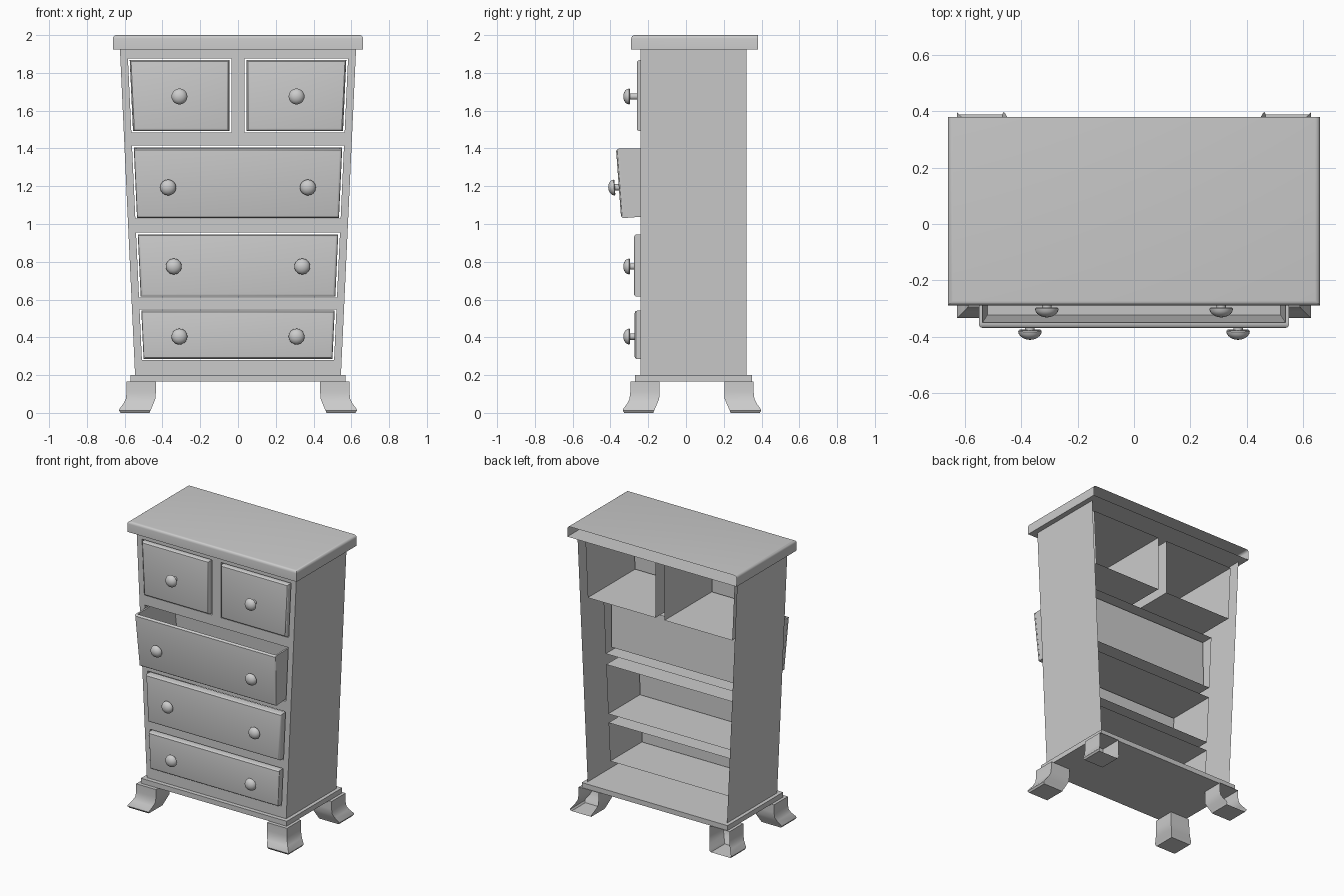
import bpy, bmesh, math
from mathutils import Matrix, Vector

if "Cube" in bpy.data.objects:
    bpy.data.objects.remove(bpy.data.objects["Cube"])


def finish(name, bm):
    bmesh.ops.remove_doubles(bm, verts=bm.verts, dist=1e-5)
    bmesh.ops.recalc_face_normals(bm, faces=bm.faces)
    me = bpy.data.meshes.new(name)
    bm.to_mesh(me)
    bm.free()
    ob = bpy.data.objects.new(name, me)
    bpy.context.collection.objects.link(ob)
    return ob


def poly(bm, pts):
    return bm.faces.new([bm.verts.new(p) for p in pts])


def loft(bm, rings, caps=True):
    loops = [[bm.verts.new(p) for p in r] for r in rings]
    n = len(loops[0])
    for a, b in zip(loops, loops[1:]):
        for i in range(n):
            bm.faces.new((a[i], a[(i + 1) % n], b[(i + 1) % n], b[i]))
    if caps:
        bm.faces.new(loops[0])
        bm.faces.new(loops[-1])


def rect(x0, x1, y0, y1, z):
    return [(x0, y0, z), (x1, y0, z), (x1, y1, z), (x0, y1, z)]


def drop_back(bm, y):
    bm.normal_update()
    gone = [f for f in bm.faces if all(v.co.y > y for v in f.verts)]
    bmesh.ops.delete(bm, geom=gone, context='FACES')


def w(z):
    """Half width of the tapered case at height z."""
    return 0.545 + (z - 0.2) * 0.08 / 1.725


FRONT, BACK = -0.24, 0.32

# Top slab: rounded upper edge, hollow and open at the back
bm = bmesh.new()
rings = [rect(-0.662, 0.662, -0.29, 0.38, 1.925)]
for k in range(5):
    a = k / 4 * math.pi / 2
    d = 0.018 * (1 - math.cos(a))
    rings.append(rect(-0.662 + d, 0.662 - d, -0.29 + d, 0.38, 1.982 + 0.018 * math.sin(a)))
loft(bm, rings)
drop_back(bm, 0.37)
finish("top_slab", bm)

# Base plinth
bm = bmesh.new()
loft(bm, [rect(-0.57, 0.57, -0.27, 0.35, 0.165), rect(-0.57, 0.57, -0.27, 0.35, 0.2)])
finish("base_plinth", bm)

# Case: side panels, front frame with openings, tunnels behind the openings
bm = bmesh.new()
openings = [(0.28, 0.548), (0.61, 0.955), (1.03, 1.415), (1.485, 1.875)]
levels = [0.2] + [z for o in openings for z in o] + [1.925]
for s in (-1, 1):
    poly(bm, [(s * w(z), y, z) for z, y in
              ((0.2, FRONT), (0.2, BACK), (1.925, BACK), (1.925, FRONT))])
for z0, z1 in zip(levels[::2], levels[1::2]):
    poly(bm, [(-w(z0), FRONT, z0), (w(z0), FRONT, z0), (w(z1), FRONT, z1), (-w(z1), FRONT, z1)])
for i, (z0, z1) in enumerate(openings):
    h0, h1 = w(z0) - 0.04, w(z1) - 0.04
    for s in (-1, 1):
        poly(bm, [(s * w(z0), FRONT, z0), (s * h0, FRONT, z0),
                  (s * h1, FRONT, z1), (s * w(z1), FRONT, z1)])
    if i < 3:
        cells, yb = [[(-h0, z0), (h0, z0), (h1, z1), (-h1, z1)]], 0.12
    else:
        cells, yb = [[(s * 0.035, z0), (s * h0, z0), (s * h1, z1), (s * 0.035, z1)]
                     for s in (-1, 1)], 0.29
        poly(bm, [(-0.035, FRONT, z0), (0.035, FRONT, z0),
                  (0.035, FRONT, z1), (-0.035, FRONT, z1)])
    for c in cells:
        loft(bm, [[(x, y, z) for x, z in c] for y in (FRONT, yb)], caps=False)
finish("case", bm)


# Flared feet; the rear ones are open at the back
sections = [(0.165, 0.435, 0.59), (0.11, 0.435, 0.59), (0.075, 0.437, 0.594),
            (0.05, 0.447, 0.606), (0.02, 0.46, 0.628), (0.012, 0.464, 0.63), (0.0, 0.468, 0.622)]
for side, s in (("left", -1), ("right", 1)):
    for end, t, off in (("front", -1, 0.295), ("back", 1, 0.232)):
        bm = bmesh.new()
        loft(bm, [rect(s * a, s * b, t * (a - off), t * (b - off), z) for z, a, b in sections])
        if t > 0:
            drop_back(bm, 0.34)
        finish(f"{end}_{side}_foot", bm)


# Drawer fronts with softened front edges
def drawer_front(name, z0, z1, yf, yb, inner=None, s=1):
    h0, h1 = w(z0) - 0.049, w(z1) - 0.049
    i = -h0 if inner is None else inner
    j = -h1 if inner is None else inner
    prof = [(s * i, z0), (s * h0, z0), (s * h1, z1), (s * j, z1)]
    bm = bmesh.new()
    loft(bm, [[(x, y, z) for x, z in prof] for y in (yf, yb)])
    edges = [e for e in bm.edges if all(abs(v.co.y - yf) < 1e-4 for v in e.verts)]
    bmesh.ops.bevel(bm, geom=edges, offset=0.014, segments=3, profile=0.5, affect='EDGES')
    return finish(name, bm)


# Mushroom knob: lathe around the y axis
def knob(name, x, tip, z):
    prof = [(0.017, 0.075), (0.017, 0.035), (0.038, 0.035), (0.042, 0.031)]
    prof += [(0.042 * math.cos(a), 0.031 * (1 - math.sin(a)))
             for a in (math.radians(d) for d in (18, 36, 54, 70, 84))]
    bm = bmesh.new()
    n = 24
    loft(bm, [[(x + r * math.cos(2 * math.pi * k / n), tip + y,
                z + r * math.sin(2 * math.pi * k / n)) for k in range(n)] for r, y in prof])
    return finish(name, bm)


for side, s in (("left", -1), ("right", 1)):
    drawer_front(f"upper_{side}_drawer", 1.492, 1.867, -0.26, -0.225, 0.046, s)
drawer_front("third_drawer", 0.615, 0.945, -0.275, -0.225)
drawer_front("bottom_drawer", 0.285, 0.541, -0.272, -0.225)
for label, x, z in (("upper", 0.31, 1.675), ("third", 0.34, 0.775), ("bottom", 0.31, 0.404)):
    for side, s in (("left", -1), ("right", 1)):
        knob(f"{label}_{side}_knob", s * x, -0.332, z)

# Pulled-out drawer: front, open tray and knobs, tipped forward
parts = [drawer_front("open_drawer_front", 1.03, 1.398, -0.357, -0.337)]
bm = bmesh.new()
a, b = w(1.03) - 0.05, w(1.398) - 0.05
yb, zb = 0.06, 1.375
for t in (0, 0.012):
    for s in (-1, 1):
        poly(bm, [(s * (a - t), -0.34, 1.03), (s * (a - t), yb, 1.03),
                  (s * (b - t), yb, zb), (s * (b - t), -0.34, 1.398)])
for s in (-1, 1):
    poly(bm, [(s * b, -0.34, 1.398), (s * (b - 0.012), -0.34, 1.398),
              (s * (b - 0.012), yb, zb), (s * b, yb, zb)])
poly(bm, rect(-a, a, -0.34, yb, 1.03))
poly(bm, [(-a, yb, 1.03), (a, yb, 1.03), (b, yb, zb), (-b, yb, zb)])
parts.append(finish("open_drawer_tray", bm))
for side, s in (("left", -1), ("right", 1)):
    parts.append(knob(f"open_drawer_{side}_knob", s * 0.37, -0.413, 1.195))
pivot = Vector((0, -0.357, 1.212))
tip_over = (Matrix.Translation(pivot) @ Matrix.Rotation(math.radians(4.2), 4, 'X')
            @ Matrix.Translation(-pivot))
for p in parts:
    p.data.transform(tip_over)

# Smooth curved parts, keep edges sharp
bpy.ops.object.select_all(action='SELECT')
bpy.context.view_layer.objects.active = parts[0]
bpy.ops.object.shade_smooth_by_angle(angle=math.radians(30))
